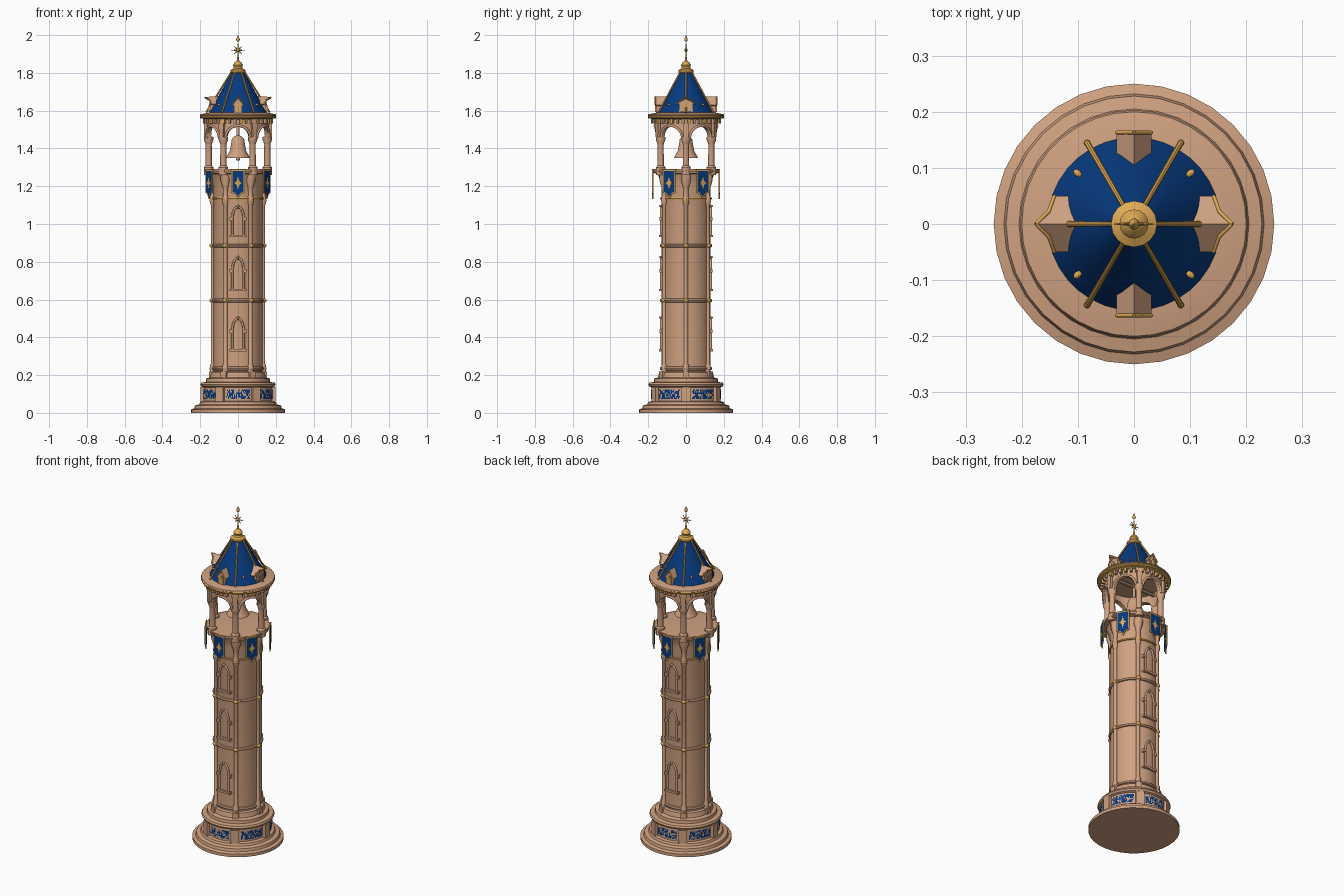
import bpy, bmesh, math, random
from math import sin, cos, pi, radians, sqrt
from mathutils import Vector, Matrix

random.seed(4)
cube = bpy.data.objects.get("Cube")
if cube:
    bpy.data.objects.remove(cube)


def material(name, rgb):
    m = bpy.data.materials.new(name)
    m.use_nodes = True
    m.diffuse_color = (*rgb, 1)
    m.node_tree.nodes["Principled BSDF"].inputs["Base Color"].default_value = (*rgb, 1)
    return m


STONE = material("warm stone", (0.63, 0.36, 0.22))
BLUE = material("deep blue", (0.002, 0.042, 0.21))
GOLD = material("gold", (0.74, 0.40, 0.09))


def finish(name, bm, mats, angle=0, smooth=True):
    """Turn a bmesh into an object; angle is the bearing of parts built at the front (-y)."""
    bmesh.ops.recalc_face_normals(bm, faces=bm.faces)
    me = bpy.data.meshes.new(name)
    bm.to_mesh(me)
    bm.free()
    for m in mats:
        me.materials.append(m)
    ob = bpy.data.objects.new(name, me)
    bpy.context.collection.objects.link(ob)
    ob.rotation_euler.z = radians(angle)
    if smooth:
        me.shade_smooth()
        bpy.ops.object.select_all(action='DESELECT')
        ob.select_set(True)
        bpy.context.view_layer.objects.active = ob
        bpy.ops.object.shade_smooth_by_angle(angle=radians(35))
    return ob


def lathe(name, profile, mat, seg=32, at=(0, 0), angle=0):
    bm = bmesh.new()
    rings = [[bm.verts.new((at[0] + r * cos(2 * pi * i / seg), at[1] + r * sin(2 * pi * i / seg), z))
              for i in range(seg)] for r, z in profile]
    for a, b in zip(rings, rings[1:]):
        for i in range(seg):
            j = (i + 1) % seg
            bm.faces.new((a[i], a[j], b[j], b[i]))
    bm.faces.new(rings[0])
    bm.faces.new(rings[-1])
    return finish(name, bm, [mat], angle)


def band(name, r, z, depth, mat, seg=32):
    """Rounded moulding around the tower."""
    steps = [-90, -45, 0, 45, 90]
    return lathe(name, [(r - depth + depth * cos(radians(t)), z + depth * sin(radians(t))) for t in steps], mat, seg)


def box(name, centre, size, mat, angle=0):
    bm = bmesh.new()
    bmesh.ops.create_cube(bm, size=1, matrix=Matrix.Translation(centre) @ Matrix.Diagonal((*size, 1)))
    return finish(name, bm, [mat], angle, False)


def rod(name, p, q, r1, r2, mat, angle=0, seg=8):
    p, q = Vector(p), Vector(q)
    turn = (q - p).to_track_quat('Z', 'Y').to_matrix().to_4x4()
    bm = bmesh.new()
    bmesh.ops.create_cone(bm, cap_ends=True, segments=seg, radius1=r1, radius2=r2, depth=(q - p).length,
                          matrix=Matrix.Translation((p + q) / 2) @ turn)
    return finish(name, bm, [mat], angle)


def ball(name, c, r, mat, angle=0, stretch=(1, 1, 1)):
    bm = bmesh.new()
    bmesh.ops.create_uvsphere(bm, u_segments=12, v_segments=8, radius=r,
                              matrix=Matrix.Translation(c) @ Matrix.Diagonal((*stretch, 1)))
    return finish(name, bm, [mat], angle)


def plate(name, pts, y, depth, mat, angle=0):
    """Extruded outline in the x-z plane, centred on depth y."""
    bm = bmesh.new()
    a = [bm.verts.new((x, y - depth / 2, z)) for x, z in pts]
    b = [bm.verts.new((x, y + depth / 2, z)) for x, z in pts]
    bm.faces.new(a)
    bm.faces.new(b)
    for i in range(len(pts)):
        j = (i + 1) % len(pts)
        bm.faces.new((a[i], a[j], b[j], b[i]))
    return finish(name, bm, [mat], angle, False)


def tube(name, pts, r, mat, angle=0):
    cu = bpy.data.curves.new(name, 'CURVE')
    cu.dimensions = '3D'
    cu.bevel_depth, cu.bevel_resolution = r, 1
    cu.use_fill_caps = True
    sp = cu.splines.new('POLY')
    sp.points.add(len(pts) - 1)
    for pt, co in zip(sp.points, pts):
        pt.co = (*co, 1)
    cu.materials.append(mat)
    ob = bpy.data.objects.new(name, cu)
    bpy.context.collection.objects.link(ob)
    ob.rotation_euler.z = radians(angle)


def around(r, t, z):
    return (r * sin(radians(t)), -r * cos(radians(t)), z)


# Stepped base and shaft
lathe("base", [(.25, 0), (.25, .018), (.232, .024), (.228, .04), (.205, .045), (.2, .058), (.183, .062),
               (.183, .135), (.195, .14), (.2, .15), (.195, .16), (.17, .164), (.168, .182), (.148, .188),
               (.142, .215), (.13, .22)], STONE)
lathe("shaft", [(.13, .2), (.13, 1.2), (.14, 1.24), (.15, 1.265), (.172, 1.27), (.172, 1.29), (.155, 1.292)], STONE)
for z in (.235, .595, .885):
    band("shaft_band", .139, z, .01, STONE)
band("upper_gold_band", .137, 1.135, .006, GOLD)
band("balcony_rim", .176, 1.281, .007, STONE)


# Base friezes: curved thin panels with a scattered mosaic
def frieze(angle, cols=24, rows=6):
    bm = bmesh.new()
    grid = [[bm.verts.new(around(.1855, -20 + 40 * i / cols, .074 + .05 * k / rows)) for i in range(cols + 1)]
            for k in range(rows + 1)]
    for k in range(rows):
        for i in range(cols):
            f = bm.faces.new((grid[k][i], grid[k][i + 1], grid[k + 1][i + 1], grid[k + 1][i]))
            f.material_index = 1 if random.random() < .33 else 0
    finish("base_frieze", bm, [BLUE, STONE], angle)


# Windows: pointed frame, sill, shoulder knobs and finial
def window(z, h, angle):
    y, w, spring = -.132, .03, z + h * .58
    arch = [(w * cos(t * pi / 12) ** .8, y, spring + (h * .36) * sin(t * pi / 12) ** 1.15) for t in range(6)]
    right = [(w, y, z + .01)] + arch
    left = [(-x, yy, zz) for x, yy, zz in reversed(right)]
    tube("window_frame", right + [(0, y, spring + h * .36)] + left, .0065, STONE, angle)
    box("window_sill", (0, y, z + .006), (.088, .02, .012), STONE, angle)
    ball("window_finial", (0, y - .003, z + h * .97), .007, STONE, angle)
    for s in (-1, 1):
        box("window_shoulder", (s * .036, y + .002, spring), (.018, .018, .018), STONE, angle)


for a in (0, 180):
    for z, h in ((.325, .185), (.645, .185), (.93, .17)):
        window(z, h, a)


# Hanging banner with gold border and emblem
def banner(angle):
    def outline(w, top, low, tip):
        return [(-w, top), (w, top), (w, low), (w * .45, low - .006), (0, tip), (-w * .45, low - .006), (-w, low)]
    plate("banner_border", outline(.036, 1.288, 1.165, 1.132), -.176, .006, GOLD, angle)
    plate("banner_cloth", outline(.03, 1.28, 1.17, 1.144), -.176, .0075, BLUE, angle)
    for w, h in ((.023, .009), (.009, .038), (.017, .02)):
        plate("banner_emblem", [(-w, 1.217), (0, 1.217 - h), (w, 1.217), (0, 1.217 + h)], -.176, .009, GOLD, angle)
    rod("banner_pole", (-.04, -.176, 1.287), (.04, -.176, 1.287), .004, .004, GOLD, angle)


# Arched bay of the open belfry
def arch_bay(angle):
    ts = [-30, -23] + [-23 * cos(pi * i / 14) for i in range(1, 14)] + [23, 30]

    def low(t):
        return 1.45 + .066 * sqrt(max(0, 1 - (t / 23) ** 2))
    bm = bmesh.new()
    sec = [[bm.verts.new(around(r, t, z)) for r, z in ((.143, low(t)), (.166, low(t)), (.166, 1.555), (.143, 1.555))]
           for t in ts]
    for a, b in zip(sec, sec[1:]):
        for i in range(4):
            j = (i + 1) % 4
            bm.faces.new((a[i], a[j], b[j], b[i]))
    finish("belfry_arch", bm, [STONE], angle)
    tube("arch_moulding", [around(.166, t, low(t) + .004) for t in ts[1:-1]], .007, STONE, angle)


for k in range(6):
    a = 60 * k
    frieze(a)
    banner(a)
    arch_bay(a)
    c = a + 30
    # Pilaster, shaft column, corbel and belfry column on each corner
    box("base_pilaster", (0, -.183, .098), (.045, .03, .078), STONE, c)
    box("column_plinth", (0, -.137, .2), (.034, .034, .04), STONE, c)
    lathe("shaft_column", [(.016, .2), (.016, .25), (.011, .26), (.011, 1.1), (.016, 1.11), (.016, 1.14),
                           (.012, 1.15), (.014, 1.19), (.026, 1.23), (.027, 1.27)], STONE, 10, (0, -.133), c)
    for z in (.235, .595, .885, 1.125):
        ball("column_knot", (0, -.138, z), .0135, GOLD if z > .5 else STONE, c, (1, 1, .8))
    lathe("belfry_column", [(.025, 1.26), (.025, 1.3), (.017, 1.31), (.016, 1.42), (.017, 1.425), (.025, 1.445),
                            (.025, 1.46), (.02, 1.462)], STONE, 12, (0, -.155), c)
    plate("eave_bracket", [(-.012, 1.46), (.012, 1.46), (.016, 1.558), (-.016, 1.558)], -.167, .026, STONE, c)
    # Gold ribs of the roof
    rod("roof_rib", (0, -.035, 1.805), (0, -.168, 1.59), .0045, .0055, GOLD, c)

# Dentils under the eave and studs along the balcony edge
for k in range(36):
    box("eave_dentil", (0, -.175, 1.545), (.013, .02, .024), GOLD if k % 3 == 0 else STONE, 10 * k + 5)
    if k % 2:
        ball("balcony_stud", (0, -.175, 1.281), .006, GOLD, 10 * k)

# Bell and hanger
lathe("bell", [(.05, 1.355), (.063, 1.35), (.058, 1.362), (.044, 1.385), (.037, 1.42), (.033, 1.447), (.022, 1.462),
               (.008, 1.468), (.008, 1.555)], STONE, 24)
ball("bell_clapper", (0, 0, 1.347), .012, STONE)
rod("bell_beam", (-.15, 0, 1.535), (.15, 0, 1.535), .01, .01, STONE)

# Eave, roof cone and cap
lathe("eave", [(.14, 1.55), (.18, 1.556), (.197, 1.568), (.203, 1.574), (.2, 1.581), (.185, 1.584), (.14, 1.592)],
      STONE, 36)
band("eave_rim", .2025, 1.566, .008, GOLD, 36)
lathe("roof", [(.157, 1.585), (.125, 1.64), (.088, 1.705), (.055, 1.765), (.032, 1.805)], BLUE, 36)
lathe("roof_cap", [(.034, 1.795), (.041, 1.804), (.041, 1.814), (.026, 1.822), (.022, 1.832), (.026, 1.842),
                   (.018, 1.856), (.007, 1.864), (.004, 1.885)], GOLD, 16)


# Dormers: gabled box with a trimmed roof; tip > 0 gives a pointed, curving hood
def dormer(angle, w, front, tip, ridge):
    eave = ridge - .045
    wall = front + tip * .35
    plate("dormer_wall", [(-w * .72, 1.58), (w * .72, 1.58), (w * .72, eave), (0, ridge - .012), (-w * .72, eave)],
          -(wall + .07) / 2, wall - .08, STONE, angle)
    bm = bmesh.new()
    for s in (-1, 1):
        edge = [(0, -front - tip, ridge - tip * .25), (s * w * .45, -front - tip * .3, ridge - .022),
                (s * w, -front, eave)]
        co = [(0, -.08, ridge), edge[0], edge[1], edge[2], (s * w, -.09, eave)]
        bm.faces.new([bm.verts.new(v) for v in co])
        tube("dormer_trim", edge, .0035, GOLD, angle)
    bmesh.ops.remove_doubles(bm, verts=bm.verts, dist=.0005)
    ob = finish("dormer_roof", bm, [STONE], angle, False)
    ob.modifiers.new("thickness", 'SOLIDIFY').thickness = .008
    for s, y, mat in ((1, .004, GOLD), (.6, .0025, STONE)):
        plate("dormer_light", [(-.014 * s, 1.612 - .018 * s), (.014 * s, 1.612 - .018 * s), (.014 * s, 1.612 + .014 * s),
                               (0, 1.612 + .03 * s), (-.014 * s, 1.612 + .014 * s)], -wall + y, .009, mat, angle)


for a in (0, 180):
    dormer(a, .031, .163, 0, 1.675)
    dormer(a + 90, .05, .142, .033, 1.68)
for a in (48, 132, 228, 312):
    ball("roof_stud", (0, -.135, 1.632), .006, GOLD, a, (1, 1.5, 1))

# Finial: rod, star and drop
rod("finial_rod", (0, 0, 1.87), (0, 0, 1.955), .004, .003, GOLD)
ball("star_core", (0, 0, 1.92), .009, GOLD)
for k in range(8):
    t, n = k * pi / 4, .036 if k % 2 == 0 else .028
    rod("star_ray", (0, 0, 1.92), (n * cos(t), 0, 1.92 + n * sin(t)), .005, .001, GOLD, 0, 6)
lathe("finial_drop", [(.001, 1.962), (.008, 1.97), (.01, 1.977), (.007, 1.985), (.001, 2.0)], GOLD, 10)
